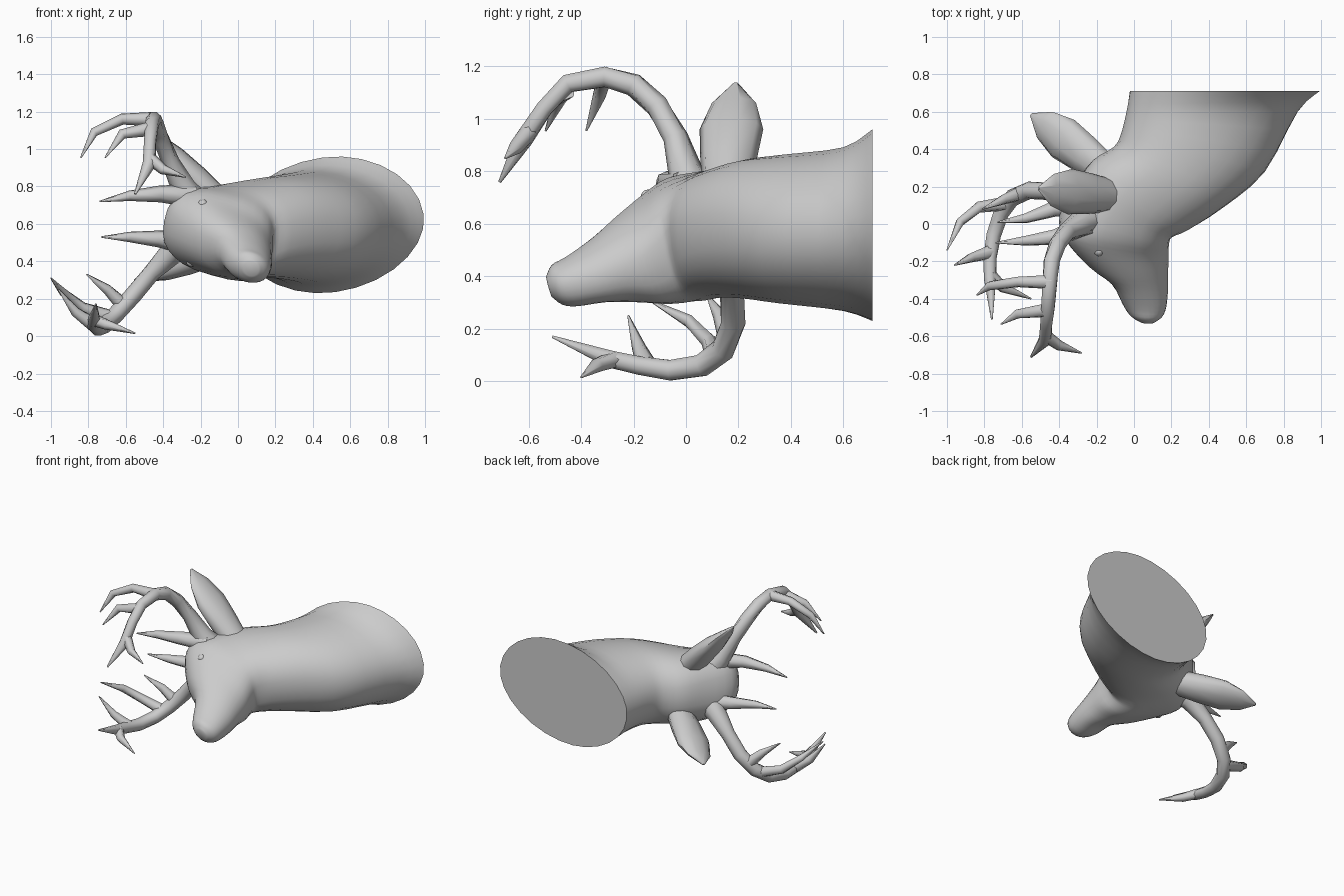
import bpy, bmesh, math
from mathutils import Vector as V

if "Cube" in bpy.data.objects:
    bpy.data.objects.remove(bpy.data.objects["Cube"])


def loft(name, rings):
    """Skin a list of equally sized vertex loops and cap both ends."""
    bm = bmesh.new()
    loops = [[bm.verts.new(p) for p in r] for r in rings]
    n = len(rings[0])
    for a, b in zip(loops, loops[1:]):
        for i in range(n):
            j = (i + 1) % n
            bm.faces.new((a[i], a[j], b[j], b[i]))
    bm.faces.new(loops[0][::-1])
    bm.faces.new(loops[-1])
    bmesh.ops.recalc_face_normals(bm, faces=bm.faces)
    me = bpy.data.meshes.new(name)
    bm.to_mesh(me)
    bm.free()
    ob = bpy.data.objects.new(name, me)
    bpy.context.collection.objects.link(ob)
    bpy.ops.object.select_all(action='DESELECT')
    ob.select_set(True)
    bpy.context.view_layer.objects.active = ob
    bpy.ops.object.shade_smooth_by_angle(angle=math.radians(65))
    return ob


def ellipse(c, a, b, n, power=1):
    """Loop around c; power below 1 makes it boxier."""
    def f(v):
        return math.copysign(abs(v) ** power, v)
    return [c + a * f(math.cos(2 * math.pi * i / n)) + b * f(math.sin(2 * math.pi * i / n))
            for i in range(n)]


def catmull(pts, steps):
    """Smooth interpolation through tuples of numbers."""
    out = []
    for i in range(len(pts) - 1):
        p0, p1 = pts[max(i - 1, 0)], pts[i]
        p2, p3 = pts[i + 1], pts[min(i + 2, len(pts) - 1)]
        for s in range(steps):
            t = s / steps
            out.append(tuple(
                b + .5 * t * (c - a + t * (2 * a - 5 * b + 4 * c - d + t * (3 * (b - c) + d - a)))
                for a, b, c, d in zip(p0, p1, p2, p3)))
    out.append(tuple(pts[-1]))
    return out


def tube(name, pts, n=6):
    """Tapered branch through (x, y, z, radius) points."""
    rings = []
    for i, p in enumerate(pts):
        t = (V(pts[min(i + 1, len(pts) - 1)][:3]) - V(pts[max(i - 1, 0)][:3])).normalized()
        a = t.cross(V((.3, -.3, .9))).normalized()
        rings.append(ellipse(V(p[:3]), a * p[3], t.cross(a) * p[3], n))
    return loft(name, rings)


# Neck and head: throat point, crown point, half width, tilt, lean in x, boxiness
sections = [
    (.99, .71, .575, -.02, .71, .615, .365, 0, .2, 1.04),
    (.875, .60, .55, -.04, .60, .61, .312, 0, .15, 1),
    (.70, .28, .56, -.07, .48, .60, .285, 0, .05, .95),
    (.48, .09, .57, -.11, .41, .59, .268, .1, .02, .9),
    (.29, -.03, .54, -.22, .34, .60, .25, .3, .06, .85),
    (.20, -.06, .50, -.31, .20, .61, .24, .6, .12, .78),
    (.18, -.09, .46, -.39, .03, .62, .225, .9, .18, .75),
    (.18, -.15, .42, -.37, -.08, .60, .195, 1, .2, .8),
    (.18, -.24, .40, -.25, -.22, .53, .155, 1, .2, .9),
    (.18, -.34, .37, -.12, -.32, .48, .114, 1, .2, .9),
    (.17, -.44, .35, -.06, -.43, .41, .093, 1, .2, .9),
    (.15, -.49, .345, -.02, -.49, .39, .078, 1, .2, 1),
    (.11, -.522, .35, .03, -.522, .37, .04, 1, .2, 1),
]


def section_axes(s):
    p, q = V(s[:3]), V(s[3:6])
    side = V((s[8], -.3 * s[7], 1)) / V((0, .36 * s[7], 1)).length * s[6]
    return (p + q) / 2, (q - p) / 2, side


loft("neck_and_head", [ellipse(*section_axes(s), 28, s[9]) for s in catmull(sections, 3)])

# Eyes on both sides of the skull
centre, up, side = section_axes(sections[7])
for label, k in (("upper", 1), ("lower", -1)):
    bpy.ops.mesh.primitive_uv_sphere_add(segments=12, ring_count=8, radius=.028,
                                         location=centre + up * .45 + side * .83 * k)
    bpy.context.object.name = label + "_eye"
    bpy.ops.object.shade_smooth()


# Ears: flattened leaf along base -> tip
def ear(name, base, tip, width_dir):
    base, tip = V(base), V(tip)
    axis = (tip - base).normalized()
    w = V(width_dir)
    w = (w - axis * w.dot(axis)).normalized()
    th = axis.cross(w)
    prof = [(0, .085, .08), (.3, .108, .075), (.58, .122, .06), (.82, .085, .03),
            (1, .01, .006)]
    loft(name, [ellipse(base.lerp(tip, t), w * a, th * b, 10) for t, a, b in prof])


ear("upper_ear", (-.11, .15, .72), (-.51, .19, 1.135), (.1, 1, 0))
ear("lower_ear", (-.14, .28, .45), (-.55, .585, .30), (.65, .6, .35))

# Upper antler: main beam and tines
tube("upper_antler_beam", [
    (-.20, .05, .67, .10), (-.29, .0, .79, .068), (-.36, -.04, .93, .048),
    (-.41, -.11, 1.05, .046), (-.44, -.20, 1.13, .045), (-.45, -.31, 1.16, .042),
    (-.46, -.45, 1.135, .038), (-.47, -.54, 1.04, .034), (-.475, -.62, .92, .036),
    (-.55, -.71, .76, .006)], 8)
upper_tines = [
    [(-.47, -.60, .95, .034), (-.40, -.65, .89, .028), (-.28, -.69, .85, .004)],
    [(-.44, -.31, 1.16, .04), (-.62, -.31, 1.16, .03), (-.77, -.33, 1.09, .025),
     (-.84, -.38, .955, .004)],
    [(-.46, -.46, 1.11, .04), (-.62, -.48, 1.08, .027), (-.71, -.535, .955, .004)],
    [(-.24, .0, .75, .065), (-.42, -.07, .76, .045), (-.58, -.09, .75, .028),
     (-.74, -.10, .72, .004)],
]

# Lower antler: main beam and tines
tube("lower_antler_beam", [
    (-.22, .10, .53, .10), (-.35, .15, .45, .068), (-.46, .175, .34, .048),
    (-.56, .18, .22, .047), (-.65, .14, .12, .047), (-.71, .06, .06, .045),
    (-.75, -.06, .042, .042), (-.77, -.18, .06, .038), (-.77, -.29, .085, .035),
    (-.76, -.51, .17, .005)], 8)
lower_tines = [
    [(-.77, -.27, .085, .034), (-.70, -.34, .06, .028), (-.55, -.40, .015, .004)],
    [(-.68, .11, .10, .04), (-.83, .09, .15, .032), (-.93, .01, .23, .025),
     (-1.0, -.14, .31, .004)],
    [(-.77, -.15, .06, .04), (-.87, -.18, .13, .027), (-.96, -.22, .25, .004)],
    [(-.62, .16, .17, .04), (-.70, .13, .25, .028), (-.81, .08, .33, .004)],
    [(-.27, .11, .50, .065), (-.43, .08, .52, .045), (-.58, .03, .53, .028),
     (-.73, .01, .53, .004)],
]
for label, tines in (("upper", upper_tines), ("lower", lower_tines)):
    for i, pts in enumerate(tines):
        tube(f"{label}_antler_tine_{i + 1}", pts)
